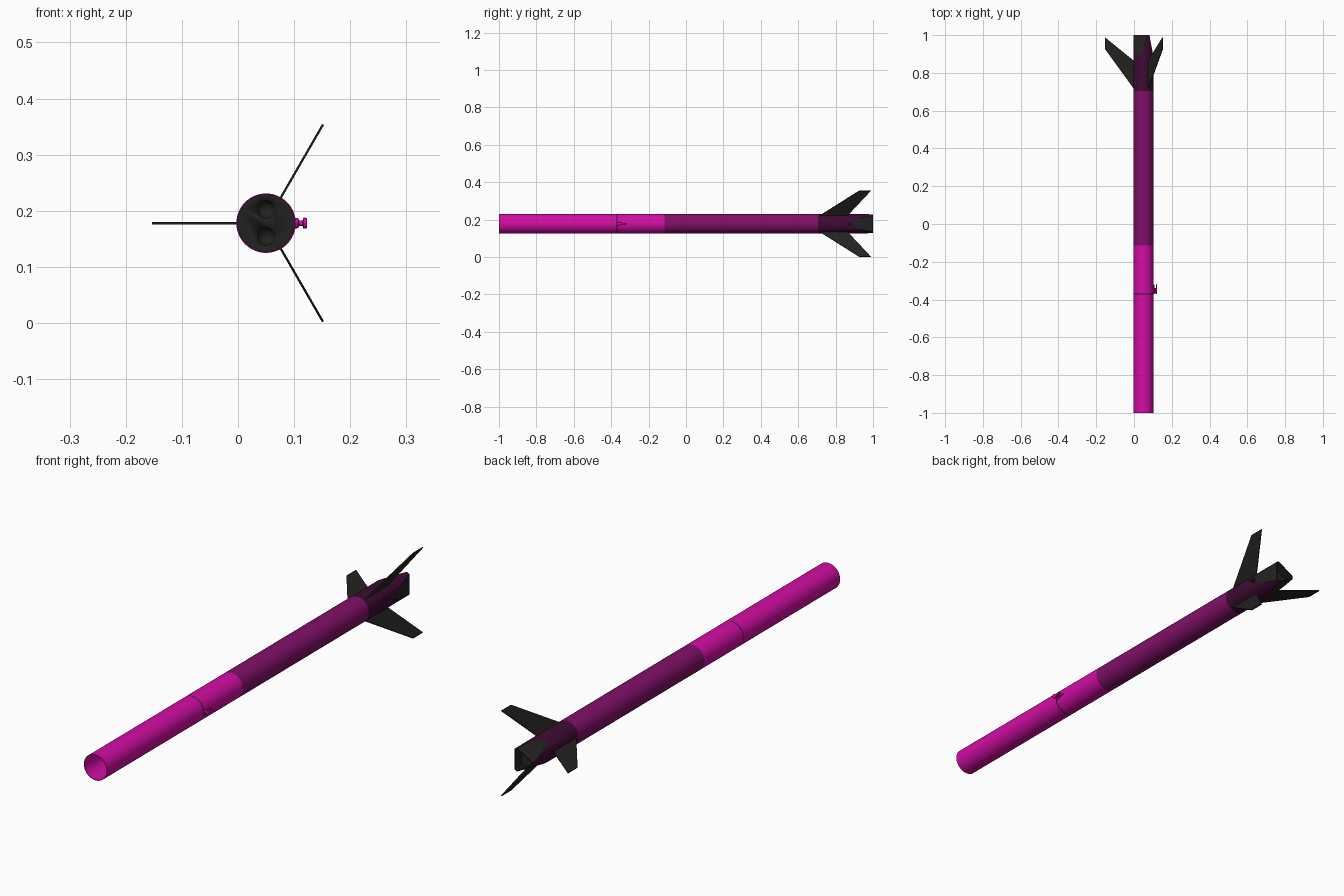
import bpy, bmesh, math
from mathutils import Matrix, Vector

if "Cube" in bpy.data.objects:
    bpy.data.objects.remove(bpy.data.objects["Cube"])

CX, CZ, R = 0.05, 0.178, 0.053      # tube axis and radius
SEG = 64


def material(name, rgb):
    m = bpy.data.materials.new(name)
    m.diffuse_color = (*rgb, 1)
    m.use_nodes = True
    m.node_tree.nodes["Principled BSDF"].inputs["Base Color"].default_value = m.diffuse_color
    return m


MAGENTA = material("magenta", (0.65, 0.004, 0.37))
PURPLE = material("purple", (0.22, 0.005, 0.14))
PLUM = material("dark plum", (0.05, 0.003, 0.034))
BLACK = material("black", (0.016, 0.016, 0.015))


def finish(name, bm, mats, smooth=True):
    bmesh.ops.recalc_face_normals(bm, faces=bm.faces)
    me = bpy.data.meshes.new(name)
    bm.to_mesh(me)
    bm.free()
    for m in mats:
        me.materials.append(m)
    ob = bpy.data.objects.new(name, me)
    bpy.context.collection.objects.link(ob)
    if smooth:
        bpy.ops.object.select_all(action='DESELECT')
        ob.select_set(True)
        bpy.context.view_layer.objects.active = ob
        bpy.ops.object.shade_smooth_by_angle(angle=math.radians(30))
    return ob


def radial(angle, r, y, side=0.0):
    """Point at a radius and angle around the tube axis, shifted sideways."""
    c, s = math.cos(angle), math.sin(angle)
    return Vector((CX + r * c - side * s, y, CZ + r * s + side * c))


def lathe(name, profile, mats, caps=False):
    """Turn (y, radius, material) steps around the tube axis."""
    bm = bmesh.new()
    rings = [[bm.verts.new(radial(2 * math.pi * i / SEG, r, y)) for i in range(SEG)]
             for y, r, _ in profile]
    for (a, b), (_, _, mat) in zip(zip(rings, rings[1:]), profile[1:]):
        for i in range(SEG):
            j = (i + 1) % SEG
            bm.faces.new((a[i], a[j], b[j], b[i])).material_index = mat
    if caps:
        for ring in (rings[0], rings[-1]):
            bm.faces.new(ring).material_index = caps
    return finish(name, bm, mats)


# Nose tube: open front, thin wall, black joint line
lathe("front_tube", [(-0.40, R - .002, 0), (-1, R - .002, 0), (-1, R, 0), (-0.372, R, 0),
                     (-0.367, R, 1), (-0.115, R, 0)], [MAGENTA, BLACK])
lathe("rear_tube", [(-0.115, R, 0), (0.705, R, 0)], [PURPLE])

# Bulkhead with two round pockets
plate = lathe("bulkhead", [(-0.40, R - .0022, 0), (-0.36, R - .0022, 0)], [BLACK, BLACK], caps=1)
for k, dz in enumerate((-0.024, 0.024)):
    bm = bmesh.new()
    bmesh.ops.create_uvsphere(bm, u_segments=24, v_segments=12, radius=0.016,
                              matrix=Matrix.Translation((CX, -0.40, CZ + dz)))
    cutter = finish("pocket_cutter", bm, [BLACK])
    cutter.hide_render = True
    cutter.hide_viewport = True
    mod = plate.modifiers.new("pocket", 'BOOLEAN')
    mod.object = cutter
    mod.solver = 'EXACT'

# Tail section: three sloping flats shaved off, recessed rear opening
bm = bmesh.new()
rot = Matrix.Translation((CX, 0.8525, CZ)) @ Matrix.Rotation(math.pi / 2, 4, 'X')
bmesh.ops.create_cone(bm, cap_ends=True, segments=SEG, radius1=R, radius2=R,
                      depth=0.295, matrix=rot)
for k in range(3):
    a = k * 2 * math.pi / 3
    p0, p1 = radial(a, R, 0.885), radial(a, 0.032, 1.0)
    n = (p1 - p0).cross(Vector((-math.sin(a), 0, math.cos(a)))).normalized()
    if n.dot(radial(a, 1, 0) - radial(a, 0, 0)) < 0:
        n.negate()
    cut = bmesh.ops.bisect_plane(bm, geom=bm.verts[:] + bm.edges[:] + bm.faces[:],
                                 plane_co=p0, plane_no=n, clear_outer=True)
    edges = [e for e in cut['geom_cut'] if isinstance(e, bmesh.types.BMEdge)]
    for f in bmesh.ops.contextual_create(bm, geom=edges)['faces']:
        f.material_index = 1
bmesh.ops.recalc_face_normals(bm, faces=bm.faces)
end = [f for f in bm.faces if f.normal.y > 0.95]
for f in end:
    f.material_index = 1
inner = bmesh.ops.inset_individual(bm, faces=end, thickness=0.004)
pushed = bmesh.ops.extrude_discrete_faces(bm, faces=end)['faces']
for f in pushed:
    bmesh.ops.translate(bm, verts=f.verts[:], vec=(0, -0.04, 0))
    f.material_index = 1
    for e in f.edges:
        for g in e.link_faces:
            g.material_index = 1
finish("tail_section", bm, [PLUM, BLACK])

# Three swept fins
for k in range(3):
    a = math.radians(60 + 120 * k)
    outline = [(0.048, 0.712), (0.203, 0.925), (0.203, 0.988), (0.048, 0.862)]
    bm = bmesh.new()
    left, right = [[bm.verts.new(radial(a, r, y, s)) for r, y in outline]
                   for s in (-0.002, 0.002)]
    bm.faces.new(left)
    bm.faces.new(right)
    for i in range(4):
        j = (i + 1) % 4
        bm.faces.new((left[i], left[j], right[j], right[i]))
    finish("fin", bm, [BLACK], smooth=False)


def rail_button(name, y, tail, mat):
    """Spool standing on the side of the tube, drawn out to a point behind."""
    bm = bmesh.new()
    rings = []
    for x, w in ((0.100, .010), (0.107, .009), (0.109, .005), (0.115, .005),
                 (0.117, .010), (0.123, .009)):
        ring = []
        for i in range(24):
            t = 2 * math.pi * i / 24
            c = math.cos(t)
            dy = c * (w + tail * c * c * w / 0.010) if c > 0 else c * w
            dz = math.sin(t) * w * (1 - 0.35 * max(c, 0) * (tail > 0))
            ring.append(bm.verts.new((x, y + dy, CZ + dz)))
        rings.append(ring)
    for a, b in zip(rings, rings[1:]):
        for i in range(24):
            j = (i + 1) % 24
            bm.faces.new((a[i], a[j], b[j], b[i]))
    bm.faces.new(rings[0])
    bm.faces.new(rings[-1])
    finish(name, bm, [mat])


rail_button("front_rail_button", -0.362, 0.035, MAGENTA)
rail_button("rear_rail_button", 0.88, 0.0, BLACK)
